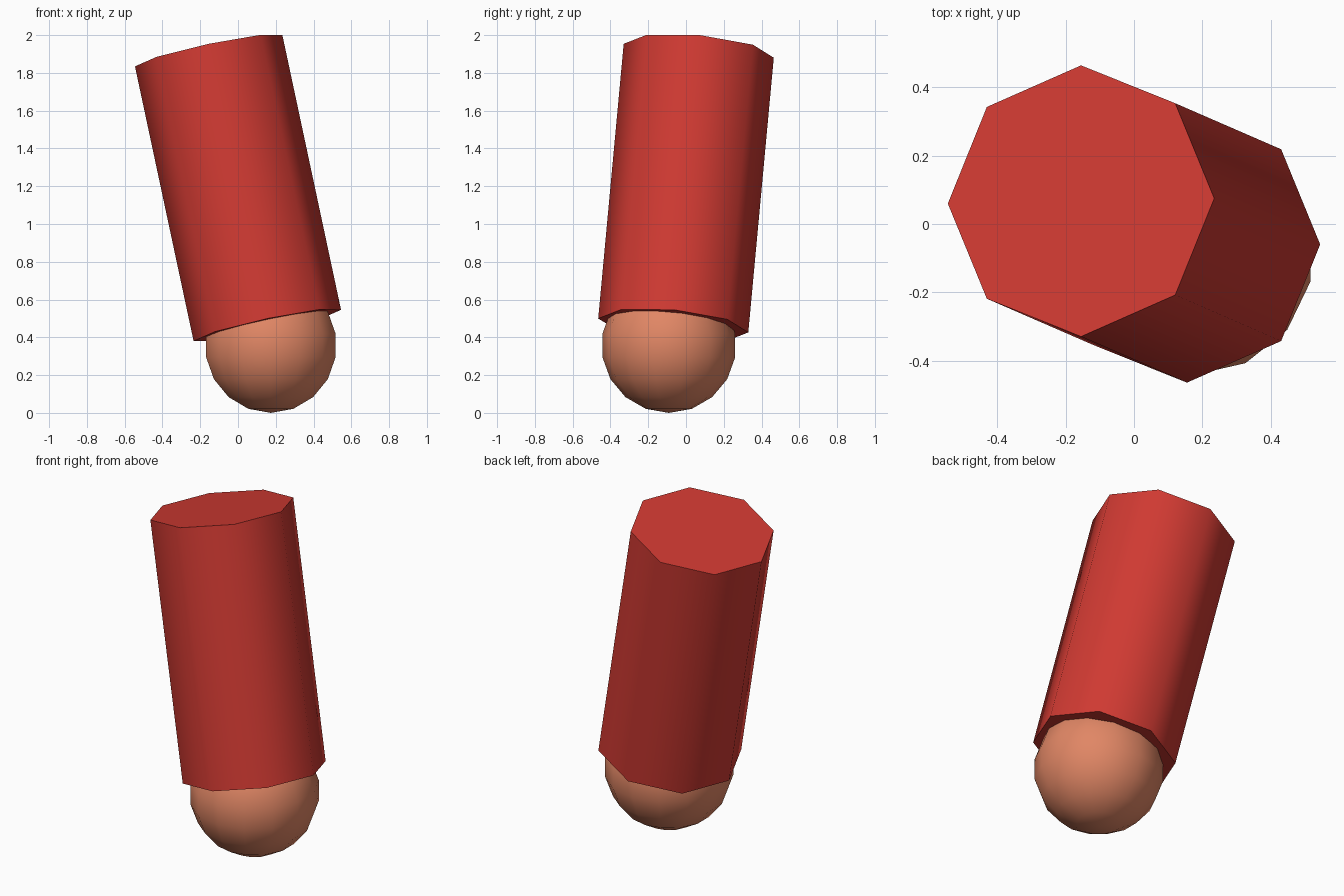
import bpy, math
from mathutils import Matrix

if "Cube" in bpy.data.objects:
    bpy.data.objects.remove(bpy.data.objects["Cube"])


def material(name, rgb):
    m = bpy.data.materials.new(name)
    m.diffuse_color = (*rgb, 1.0)
    m.use_nodes = True
    m.node_tree.nodes["Principled BSDF"].inputs["Base Color"].default_value = m.diffuse_color
    return m


def finish(name, mat, angle):
    ob = bpy.context.object
    ob.name = name
    ob.data.materials.append(mat)
    bpy.ops.object.shade_smooth_by_angle(angle=math.radians(angle))
    return ob


red = material("red", (0.63, 0.042, 0.032))
tan = material("skin_tan", (0.75, 0.24, 0.13))

# leaning eight-sided sleeve, vertices on its local x and y axes
bpy.ops.mesh.primitive_cylinder_add(vertices=8, radius=0.399, depth=1.493)
sleeve = finish("sleeve", red, 60)
lean = Matrix.Rotation(math.radians(-5.3), 4, 'X') @ Matrix.Rotation(math.radians(-12), 4, 'Y')
sleeve.matrix_world = Matrix.Translation((0, 0, 1.19)) @ lean

# upright round hand poking out of the lower end
bpy.ops.mesh.primitive_uv_sphere_add(segments=14, ring_count=9, radius=0.357,
                                     location=(0.174, -0.091, 0.357))
finish("hand", tan, 60)
